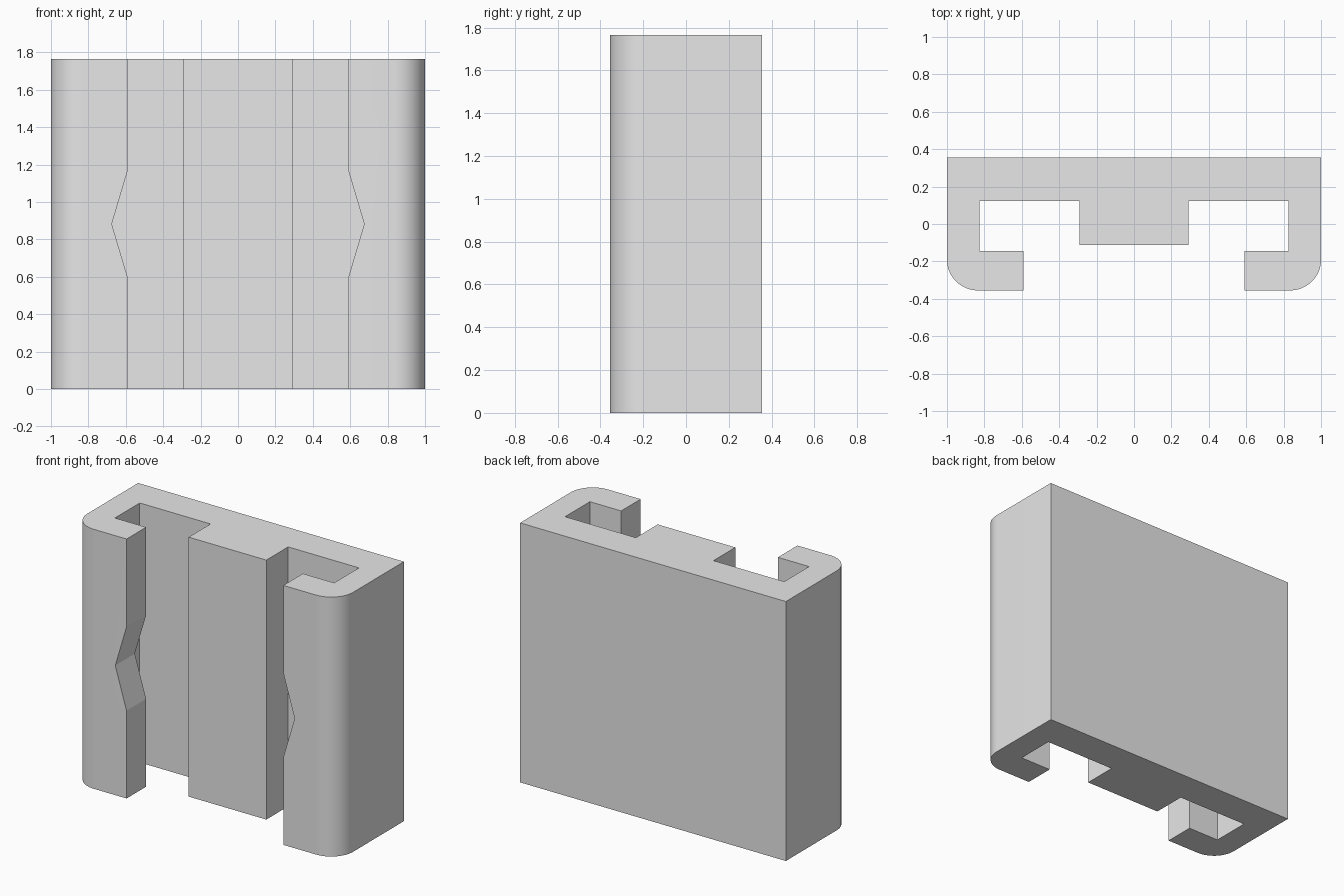
import bpy, bmesh
from math import sin, cos, pi, radians
from mathutils import Vector

if "Cube" in bpy.data.objects:
    bpy.data.objects.remove(bpy.data.objects["Cube"], do_unlink=True)

HEIGHT = 1.765
FRONT, BACK = -0.355, 0.355
RADIUS = 0.165

grey = bpy.data.materials.new("light_grey")
grey.use_nodes = True
grey.diffuse_color = (0.8, 0.8, 0.8, 1)
grey.node_tree.nodes["Principled BSDF"].inputs["Base Color"].default_value = (0.8, 0.8, 0.8, 1)


def prism(name, outline, direction):
    """Closed solid made by sweeping a flat outline along a direction."""
    bm = bmesh.new()
    face = bm.faces.new([bm.verts.new(p) for p in outline])
    swept = bmesh.ops.extrude_face_region(bm, geom=[face])["geom"]
    moved = [v for v in swept if isinstance(v, bmesh.types.BMVert)]
    bmesh.ops.translate(bm, verts=moved, vec=Vector(direction))
    bmesh.ops.recalc_face_normals(bm, faces=bm.faces)
    mesh = bpy.data.meshes.new(name)
    bm.to_mesh(mesh)
    bm.free()
    mesh.materials.append(grey)
    obj = bpy.data.objects.new(name, mesh)
    bpy.context.collection.objects.link(obj)
    return obj


# Left half of the channel profile: centre rib, slot, lip, rounded corner, back
half = [(0.292, -0.113), (0.292, 0.122), (0.825, 0.122), (0.825, -0.145),
        (0.59, -0.145), (0.59, FRONT)]
steps = 16
for i in range(steps + 1):
    a = pi / 2 * i / steps
    half.append((1 - RADIUS + RADIUS * sin(a), FRONT + RADIUS - RADIUS * cos(a)))
half.append((1, BACK))

# Mirrored to a full outline and raised to full height
outline = half + [(-x, y) for x, y in reversed(half)]
body = prism("channel_body", [(x, y, 0) for x, y in outline], (0, 0, HEIGHT))

# V notch halfway up the inner edge of each lip
mid = HEIGHT / 2
for side, label in ((1, "left"), (-1, "right")):
    notch = [(0.5, mid - 0.587), (0.675, mid), (0.5, mid + 0.587)]
    cutter = prism(label + "_notch_cutter",
                   [(side * x, -0.45, z) for x, z in notch], (0, 0.4, 0))
    cutter.hide_render = True
    cutter.hide_set(True)
    cut = body.modifiers.new(label + "_notch", "BOOLEAN")
    cut.operation = "DIFFERENCE"
    cut.solver = "EXACT"
    cut.object = cutter

# Bake the notches and drop the cutters
bpy.context.view_layer.update()
baked = bpy.data.meshes.new_from_object(
    body.evaluated_get(bpy.context.evaluated_depsgraph_get()))
body.modifiers.clear()
body.data = baked
for label in ("left", "right"):
    bpy.data.objects.remove(bpy.data.objects[label + "_notch_cutter"], do_unlink=True)

# Smooth rounded corners, sharp edges elsewhere
bpy.ops.object.select_all(action="DESELECT")
body.select_set(True)
bpy.context.view_layer.objects.active = body
bpy.ops.object.shade_smooth_by_angle(angle=radians(15))
